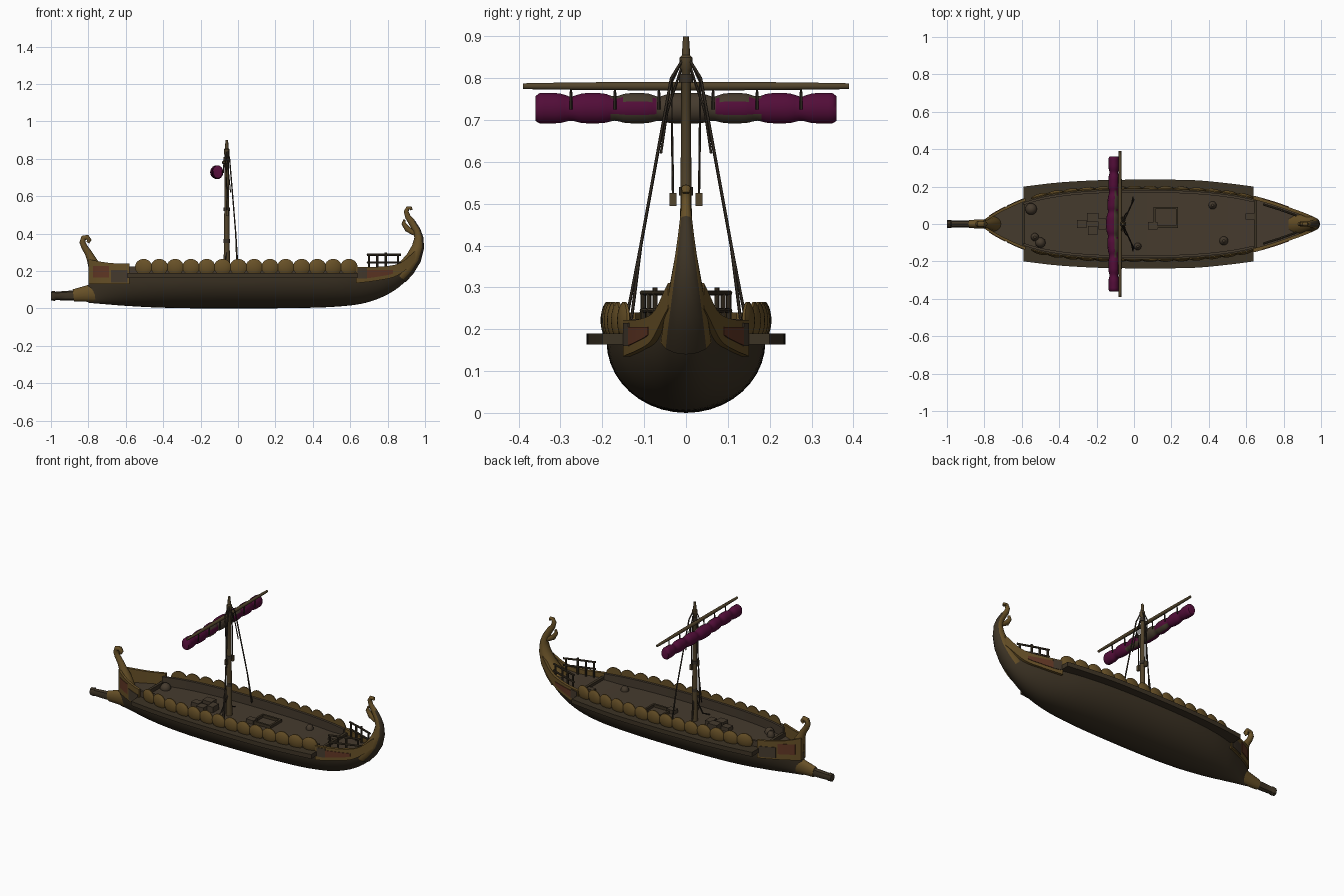
import bpy, bmesh, math
from mathutils import Vector

if "Cube" in bpy.data.objects:
    bpy.data.objects.remove(bpy.data.objects["Cube"])


def mat(name, r, g, b):
    m = bpy.data.materials.new(name)
    m.diffuse_color = (r, g, b, 1)
    m.use_nodes = True
    m.node_tree.nodes["Principled BSDF"].inputs["Base Color"].default_value = m.diffuse_color
    return m


HULL = mat("dark hull wood", .046, .033, .018)
DECK = mat("deck wood", .060, .043, .027)
GOLD = mat("aged gold", .135, .080, .020)
SPAR = mat("spar wood", .085, .058, .025)
RED = mat("faded red", .120, .038, .018)
SAIL = mat("purple sail", .085, .004, .040)
ROPE = mat("dark rope", .040, .030, .020)


def interp(table, x):
    """Smooth interpolation through (x, value) pairs."""
    if x <= table[0][0]:
        return table[0][1]
    for i in range(len(table) - 1):
        (x0, a), (x1, b) = table[i], table[i + 1]
        if x <= x1:
            def slope(k):
                p, q = table[max(k - 1, 0)], table[min(k + 1, len(table) - 1)]
                return (q[1] - p[1]) / (q[0] - p[0])
            h = x1 - x0
            t = (x - x0) / h
            return ((2*t**3 - 3*t*t + 1) * a + (t**3 - 2*t*t + t) * h * slope(i)
                    + (3*t*t - 2*t**3) * b + (t**3 - t*t) * h * slope(i + 1))
    return table[-1][1]


def loft(name, rings, mats, rule=None, angle=40):
    """Skin closed rings of points, cap both ends; rule(face) picks the material."""
    bm = bmesh.new()
    vs = [[bm.verts.new(p) for p in r] for r in rings]
    n = len(vs[0])
    for a, b in zip(vs, vs[1:]):
        for k in range(n):
            bm.faces.new((a[k], a[(k + 1) % n], b[(k + 1) % n], b[k]))
    bm.faces.new(vs[0])
    bm.faces.new(vs[-1])
    bmesh.ops.recalc_face_normals(bm, faces=bm.faces)
    bm.normal_update()
    for f in bm.faces:
        f.smooth = True
        if rule:
            f.material_index = rule(f)
    me = bpy.data.meshes.new(name)
    bm.to_mesh(me)
    bm.free()
    me.set_sharp_from_angle(angle=math.radians(angle))
    for m in mats if isinstance(mats, (list, tuple)) else [mats]:
        me.materials.append(m)
    ob = bpy.data.objects.new(name, me)
    bpy.context.collection.objects.link(ob)
    return ob


def sweep(name, path, mats, rule=None, n=14):
    """Oval section swept along (x, z, in-plane radius, half width)."""
    rings = []
    for i, (x, z, ra, rb) in enumerate(path):
        p, q = path[max(i - 1, 0)], path[min(i + 1, len(path) - 1)]
        t = Vector((q[0] - p[0], q[1] - p[1])).normalized()
        angs = [2 * math.pi * k / n for k in range(n)]
        rings.append([(x - t.y * ra * math.cos(a), rb * math.sin(a),
                       z + t.x * ra * math.cos(a)) for a in angs])
    return loft(name, rings, mats, rule)


def tube(name, pts, radii, m, n=8):
    pts = [Vector(p) for p in pts]
    rings = []
    for i, p in enumerate(pts):
        d = pts[min(i + 1, len(pts) - 1)] - pts[max(i - 1, 0)]
        q = d.to_track_quat('Z', 'Y')
        r = radii[i] if isinstance(radii, (list, tuple)) else radii
        rings.append([p + q @ Vector((r * math.cos(2*math.pi*k/n), r * math.sin(2*math.pi*k/n), 0))
                      for k in range(n)])
    return loft(name, rings, m)


def box(name, x, y, z, sx, sy, sz, m):
    sq = [(-.5, -.5), (.5, -.5), (.5, .5), (-.5, .5)]
    return loft(name, [[(x + a*sx, y + b*sy, z + h*sz) for a, b in sq] for h in (-.5, .5)], m)


def wall(name, x0, x1, inner, outer, low, high, m, n=16):
    """Curved plank on both sides of the ship; limits are functions of x."""
    for s, side in ((-1, "right"), (1, "left")):
        rings = []
        for i in range(n + 1):
            x = x0 + (x1 - x0) * i / n
            rings.append([(x, s*inner(x), low(x)), (x, s*outer(x), low(x)),
                          (x, s*outer(x), high(x)), (x, s*inner(x), high(x))])
        loft(name + "_" + side, rings, m)


# hull: half width, keel height and deck height along its length
WIDTH = [(-.8, .014), (-.75, .048), (-.68, .085), (-.59, .124), (-.45, .16), (-.25, .183), (0, .19),
         (.3, .184), (.5, .165), (.64, .138), (.75, .107), (.85, .072), (.92, .046), (.98, .02)]
KEEL = [(-.8, .03), (-.6, .014), (-.4, .004), (-.1, 0), (.4, .004), (.6, .016), (.7, .035), (.8, .075),
        (.88, .13), (.94, .20), (.98, .275)]
TOP = [(-.8, .17), (.5, .175), (.66, .19), (.8, .20), (.9, .235), (.95, .275), (.98, .31)]


def hw(x): return interp(WIDTH, x)


rings = []
for i in range(61):
    x = -.8 + 1.78 * i / 60
    w, k, t = hw(x), interp(KEEL, x), interp(TOP, x)
    angs = [math.pi * (j / 20 - .5) for j in range(21)]
    rings.append([(x, w * math.sin(a), t - (t - k) * math.cos(a)) for a in angs])
loft("hull", rings, [HULL, DECK], lambda f: int(f.normal.z > .6))

# outrigger shelf, shield rail and trim
OUT = [(-.59, .2), (-.4, .222), (-.15, .235), (.3, .235), (.5, .218), (.64, .2)]
wall("outrigger", -.59, .64, lambda x: hw(x) - .02, lambda x: interp(OUT, x),
     lambda x: .163, lambda x: .19, HULL, 24)
wall("shield_rail", -.59, .64, lambda x: hw(x) - .022, lambda x: hw(x) - .008,
     lambda x: .165, lambda x: .225, DECK, 24)

# shields: shallow domes along both sides
for s, side in ((-1, "right"), (1, "left")):
    for i in range(14):
        x = -.505 + i * .0845
        y = hw(x) + .002
        slope = (hw(x + .02) - hw(x - .02)) / .04
        prof = [(.046, -.006), (.046, 0), (.036, .006), (.022, .010), (.008, .012)]
        rings = [[(x + r*math.cos(a), s*(y + d + slope*r*math.cos(a)), .221 + r*.96*math.sin(a))
                  for a in [2*math.pi*k/18 for k in range(18)]] for r, d in prof]
        loft(f"shield_{side}_{i}", rings, GOLD)

# bow bulwark with painted panels, and a cross beam behind it
def bow_top(x): return .24 + .025 * max(0, (-.62 - x) / .18) ** 2


wall("bow_bulwark", -.8, -.58, lambda x: hw(x) - .006, lambda x: hw(x) + .01,
     lambda x: .13, bow_top, GOLD)
wall("bow_red_panel", -.775, -.69, lambda x: hw(x) + .008, lambda x: hw(x) + .013,
     lambda x: .165, lambda x: .228, RED, 8)
wall("bow_dark_panel", -.68, -.59, lambda x: hw(x) + .008, lambda x: hw(x) + .013,
     lambda x: .14, lambda x: .205, DECK, 8)
box("bow_beam", -.59, 0, .18, .016, .25, .03, HULL)

# stern bulwark
SLOW = [(.63, .135), (.75, .15), (.85, .175), (.95, .25)]
SHIGH = [(.63, .222), (.78, .225), (.87, .245), (.95, .31)]
wall("stern_bulwark", .63, .95, lambda x: hw(x) - .008, lambda x: hw(x) + .010,
     lambda x: interp(SLOW, x), lambda x: interp(SHIGH, x), GOLD)
wall("stern_red_panel", .69, .83, lambda x: hw(x) + .008, lambda x: hw(x) + .013,
     lambda x: interp(SLOW, x) + .02, lambda x: .205, RED, 8)
wall("stern_dark_panel", .64, .69, lambda x: hw(x) + .008, lambda x: hw(x) + .013,
     lambda x: .16, lambda x: .215, DECK, 4)
box("stern_beam", .65, 0, .19, .016, .25, .03, HULL)

# curled posts and ram
sweep("stern_post", [(.86, .175, .05, .062), (.90, .215, .048, .056), (.94, .27, .042, .046),
                     (.963, .33, .033, .035), (.967, .38, .024, .026), (.955, .42, .02, .02),
                     (.93, .46, .019, .015), (.908, .49, .015, .012), (.899, .518, .013, .012),
                     (.908, .537, .011, .012), (.924, .537, .009, .011), (.927, .526, .007, .009)],
      [GOLD, HULL], lambda f: int(f.normal.x > .6 and f.calc_center_median().z < .45))
sweep("stern_ornament", [(.945, .40, .012, .012), (.905, .425, .016, .014),
                         (.885, .455, .011, .012), (.89, .475, .006, .008)], GOLD, n=10)
sweep("bow_post", [(-.755, .17, .045, .04), (-.765, .22, .034, .032), (-.785, .265, .024, .022),
                   (-.802, .30, .019, .018), (-.822, .33, .017, .016), (-.832, .355, .016, .016),
                   (-.826, .377, .015, .016), (-.806, .381, .014, .015), (-.795, .365, .012, .013),
                   (-.803, .352, .009, .01)], GOLD)
sweep("bow_keel_shoe", [(-.74, .085, .055, .03), (-.80, .08, .045, .026), (-.88, .07, .032, .022)], GOLD)
sweep("ram", [(-.85, .07, .027, .02), (-.92, .068, .026, .02), (-.975, .067, .022, .019),
              (-.98, .067, .027, .022), (-1, .067, .024, .02)], HULL, n=8)

# stern railings
for s, side in ((-1, "right"), (1, "left")):
    def at(x, z): return (x, s * (hw(x) - .02), z)
    for i, x in enumerate((.70, .745, .79, .855)):
        tube(f"rail_post_{side}_{i}", [at(x, .19), at(x, .30 if i == 2 else .287)], .006, HULL)
    for z in (.287, .245):
        tube(f"rail_bar_{side}", [at(.69, z), at(.78, z), at(.87, z)], .006, HULL)

# mast, yard and furled sail
tube("mast", [(-.06, 0, z) for z in (.17, .30, .55, .82, .825, .85, .855, .90)],
     [.018, .016, .013, .011, .015, .015, .010, .007], SPAR, 12)
for z in (.36, .53, .80):
    tube("mast_band", [(-.06, 0, z - .01), (-.06, 0, z + .01)], .0165, ROPE, 12)
tube("yard", [(-.075, y, .781) for y in (-.39, -.36, -.2, 0, .2, .36, .39)],
     [.007, .008, .010, .011, .010, .008, .007], SPAR, 10)
rings = []
for i in range(73):
    y = -.36 + .01 * i
    pinch = max(math.exp(-((abs(y) - p) / .018) ** 2) for p in (.065, .17, .275))
    end = .82 if i in (0, 72) else 1
    k = (1 - .2 * pinch) * end
    bulge = .006 * math.exp(-(y / .12) ** 2)
    rings.append([(-.108 - bulge + (.029 + bulge) * k * math.cos(a), y,
                   .766 - .037 * (1 + end * .02) + .037 * k * math.sin(a) + .005 * (k - 1))
                  for a in [2 * math.pi * j / 14 for j in range(14)]])


def sail_rule(f):
    c = f.calc_center_median()
    return int(f.normal.x > .1 and (abs(c.y) < .065 or (abs(c.y) < .18 and abs(c.z - .73) > .018)))


loft("furled_sail", rings, [SAIL, DECK], sail_rule, 60)
for y in (-.275, -.17, -.065, .065, .17, .275):
    tube("sail_tie", [(-.077, y, .79), (-.076, y, .765), (-.078, y, .725)], .0035, ROPE, 6)

# rigging
for s in (-1, 1):
    for x, y in ((-.005, .145), (.0, .132)):
        tube("shroud", [(-.055, s*.004, .85), (-.045, s*.035, .80), (-.03, s*.068, .62),
                        (-.012, s*.108, .40), (x, s*y, .21)], .0038, ROPE, 6)
    tube("halyard", [(-.06, s*.006, .85), (-.066, s*.034, .79), (-.06, s*.033, .65),
                     (-.058, s*.031, .52)], .003, ROPE, 6)
    box("pulley_block", -.058, s*.031, .51, .014, .016, .032, SPAR)
    tube("brace", [(-.06, s*.006, .84), (-.05, s*.045, .72), (-.04, s*.06, .62)], .003, ROPE, 6)
    tube("mast_foot_rope", [(-.06, s*.012, .30), (-.08, s*.05, .20), (-.09, s*.10, .176)], .004, ROPE, 6)

# deck fittings and cargo
for x, y, sx, sy, h in ((-.22, .035, .06, .05, .04), (-.22, -.035, .05, .05, .03),
                        (-.28, .0, .05, .045, .025), (-.17, .0, .04, .06, .035),
                        (.10, -.01, .05, .04, .025), (.62, .04, .05, .03, .03)):
    box("crate", x, y, .17 + h / 2, sx, sy, h, DECK)
for y in (-.015, .085):
    box("hatch_side", .17, y, .178, .13, .012, .022, HULL)
for x in (.11, .23):
    box("hatch_end", x, .035, .178, .012, .10, .022, HULL)
for x, y, r in ((-.55, .08, .032), (-.50, -.10, .028), (-.53, -.07, .022),
                (.42, .10, .022), (.48, -.09, .024), (.02, -.12, .02)):
    tube("sack", [(x, y, .165), (x, y, .18), (x, y, .195), (x, y, .205)],
         [r * .9, r, r * .75, r * .3], DECK, 10)
